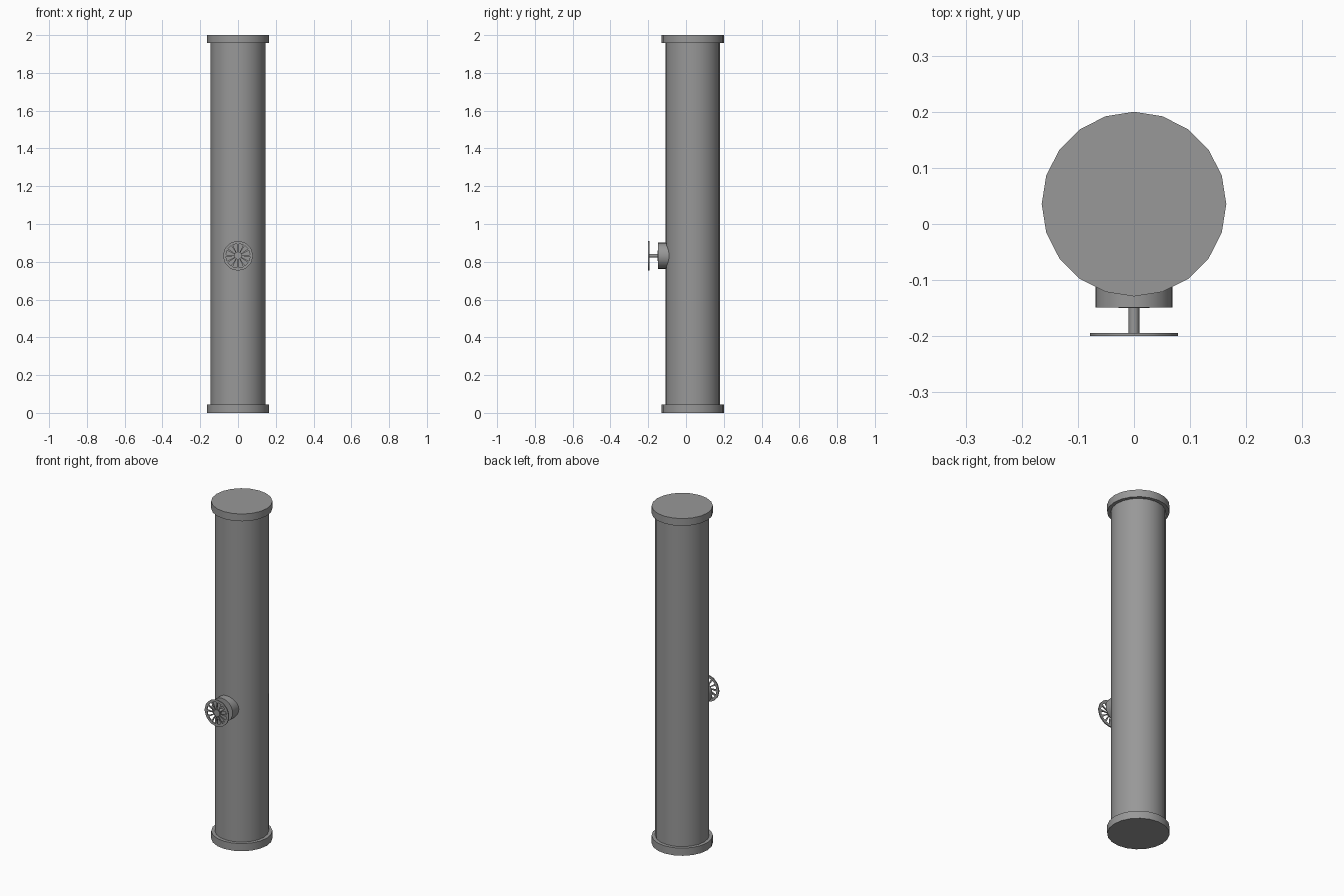
import bpy, bmesh, math
from mathutils import Matrix, Vector

if "Cube" in bpy.data.objects:
    bpy.data.objects.remove(bpy.data.objects["Cube"])

PIPE_Y = 0.0355    # pipe axis
VALVE_Z = 0.832    # valve axis height

# Dark grey metal for every part
metal = bpy.data.materials.new("dark_grey_metal")
metal.diffuse_color = (0.315, 0.315, 0.315, 1)
metal.use_nodes = True
metal.node_tree.nodes["Principled BSDF"].inputs["Base Color"].default_value = metal.diffuse_color


def finish(bm, name):
    bmesh.ops.recalc_face_normals(bm, faces=bm.faces)
    mesh = bpy.data.meshes.new(name)
    bm.to_mesh(mesh)
    bm.free()
    mesh.materials.append(metal)
    obj = bpy.data.objects.new(name, mesh)
    bpy.context.collection.objects.link(obj)
    bpy.ops.object.select_all(action='DESELECT')
    obj.select_set(True)
    bpy.context.view_layer.objects.active = obj
    bpy.ops.object.shade_smooth_by_angle(angle=math.radians(35))
    return obj


def cylinder(name, radius, start, end, sides=20, caps=True):
    """Cylinder between two points."""
    a, b = Vector(start), Vector(end)
    turn = (b - a).to_track_quat('Z', 'Y').to_matrix().to_4x4()
    bm = bmesh.new()
    bmesh.ops.create_cone(bm, cap_ends=caps, segments=sides, radius1=radius,
                          radius2=radius, depth=(b - a).length,
                          matrix=Matrix.Translation((a + b) / 2) @ turn)
    return finish(bm, name)


def along_y(name, radius, y0, y1, sides=20):
    return cylinder(name, radius, (0, y0, VALVE_Z), (0, y1, VALVE_Z), sides)


def handwheel(name, y0, y1, hub, inner, outer, spokes):
    """Flat disc with a wedge-shaped slot between neighbouring spokes."""
    bm = bmesh.new()
    step = 2 * math.pi / spokes
    angles = []
    for i in range(spokes):
        # the two edges of each spoke; the slot lies between spokes
        angles += [(i - 0.16) * step, (i + 0.16) * step]
    rings = [[bm.verts.new((r * math.sin(t), y0, VALVE_Z + r * math.cos(t)))
              for t in angles] for r in (hub, inner, outer)]
    n = len(angles)
    bm.faces.new(rings[0])
    for i in range(n):
        j = (i + 1) % n
        bm.faces.new((rings[1][i], rings[2][i], rings[2][j], rings[1][j]))
        if i % 2 == 0:
            bm.faces.new((rings[0][i], rings[1][i], rings[1][j], rings[0][j]))
    back = bmesh.ops.extrude_face_region(bm, geom=bm.faces[:], use_keep_orig=True)
    moved = [g for g in back['geom'] if isinstance(g, bmesh.types.BMVert)]
    bmesh.ops.translate(bm, verts=moved, vec=(0, y1 - y0, 0))
    return finish(bm, name)


# Main pipe and its end flanges
cylinder("pipe", 0.145, (0, PIPE_Y, 0.04), (0, PIPE_Y, 1.96), caps=False)
for name, z0, z1 in (("bottom_flange", 0, 0.045), ("top_flange", 1.957, 2.0)):
    cylinder(name, 0.1645, (0, PIPE_Y, z0), (0, PIPE_Y, z1))

# Valve: stub, collar, stem and handwheel
along_y("valve_stub", 0.069, -0.149, -0.085, 24)
along_y("valve_collar", 0.028, -0.15, -0.147)
along_y("valve_stem", 0.0095, -0.195, -0.149, 12)
handwheel("handwheel", -0.2, -0.194, 0.02, 0.064, 0.0785, 12)
